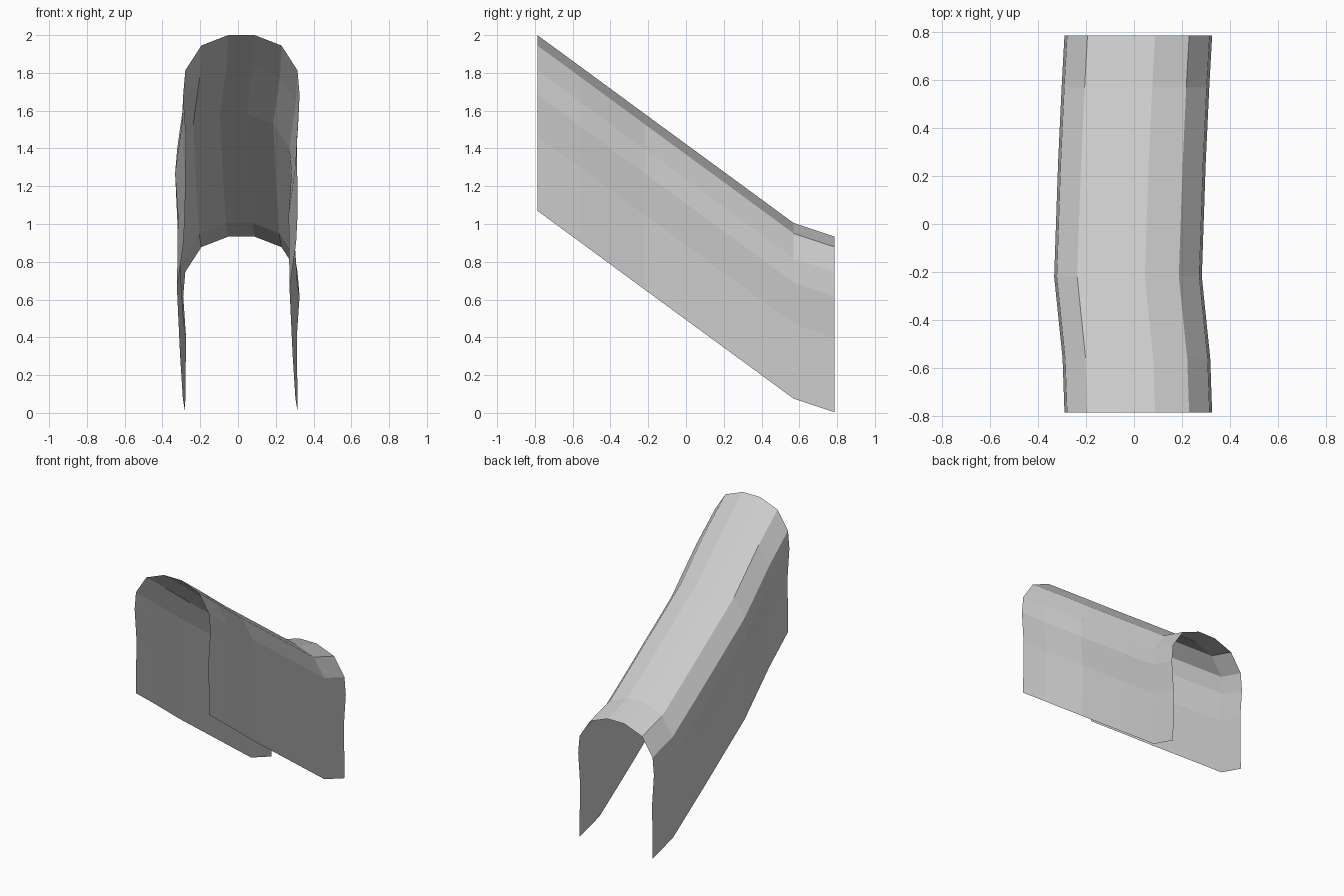
import bpy
import bmesh

cube = bpy.data.objects.get("Cube")
if cube:
    bpy.data.objects.remove(cube, do_unlink=True)

# Single plain grey material
grey = bpy.data.materials.new("plain_grey")
grey.use_nodes = True
colour = (0.6, 0.6, 0.6, 1)
grey.diffuse_color = colour
grey.node_tree.nodes["Principled BSDF"].inputs["Base Color"].default_value = colour

# Half of the arched cross-section: distance from the centre line, drop below the crown
CENTRE = 0.018
HALF = [(0.07, 0), (0.212, 0.055), (0.297, 0.187), (0.308, 0.315),
        (0.293, 0.535), (0.298, 0.93)]
section = [(CENTRE - x, d) for x, d in reversed(HALF)]
section += [(CENTRE + x, d) for x, d in HALF]

# Stations along the length: y, sideways sway, crown height
STATIONS = [(-0.787, 0, 2.0), (-0.56, -0.008, 1.834), (-0.22, -0.043, 1.584),
            (0.25, -0.027, 1.24), (0.57, -0.012, 1.005), (0.787, 0, 0.933)]

# Loft the section through the stations into one open, thin sheet
bm = bmesh.new()
rows = [[bm.verts.new((x + sway, y, crown - drop)) for x, drop in section]
        for y, sway, crown in STATIONS]
for a, b in zip(rows, rows[1:]):
    for i in range(len(section) - 1):
        bm.faces.new((a[i], a[i + 1], b[i + 1], b[i]))

mesh = bpy.data.meshes.new("arched_cover")
bm.to_mesh(mesh)
bm.free()
mesh.materials.append(grey)
cover = bpy.data.objects.new("arched_cover", mesh)
bpy.context.collection.objects.link(cover)
